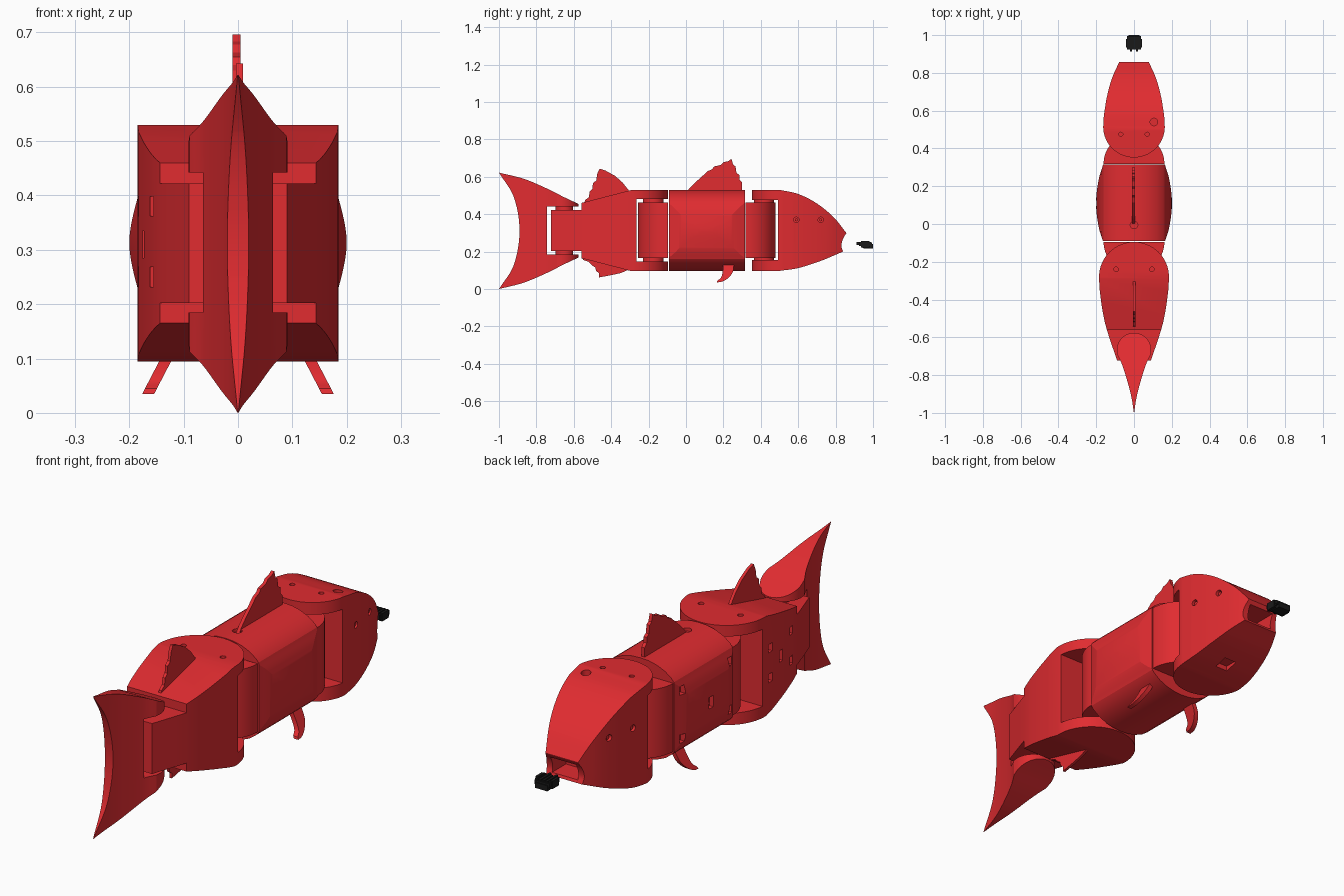
import bpy, bmesh, math
from mathutils import Vector

def material(name, color):
    m = bpy.data.materials.new(name)
    m.diffuse_color = color
    return m

RED = material("red_plastic", (0.75, 0.025, 0.03, 1))
BLACK = material("black_plastic", (0.01, 0.01, 0.01, 1))

def prism(name, pts, axis, lo, hi, mat=RED):
    """Extrude a 2D outline along an axis (x: yz outline, y: xz, z: xy)."""
    put = {'x': lambda a, b, d: (d, a, b), 'y': lambda a, b, d: (a, d, b),
           'z': lambda a, b, d: (a, b, d)}[axis]
    bm = bmesh.new()
    low = [bm.verts.new(put(a, b, lo)) for a, b in pts]
    high = [bm.verts.new(put(a, b, hi)) for a, b in pts]
    bm.faces.new(low)
    bm.faces.new(high)
    n = len(pts)
    for i in range(n):
        bm.faces.new((low[i], low[(i + 1) % n], high[(i + 1) % n], high[i]))
    bmesh.ops.recalc_face_normals(bm, faces=bm.faces)
    me = bpy.data.meshes.new(name)
    bm.to_mesh(me)
    bm.free()
    ob = bpy.data.objects.new(name, me)
    bpy.context.collection.objects.link(ob)
    me.materials.append(mat)
    return ob

def box(name, x0, x1, y0, y1, z0, z1, mat=RED):
    return prism(name, [(x0, y0), (x1, y0), (x1, y1), (x0, y1)], 'z', z0, z1, mat)

def arc(cx, cy, r, a0, a1, n=24):
    return [(cx + r * math.cos(math.radians(a0 + (a1 - a0) * i / n)),
             cy + r * math.sin(math.radians(a0 + (a1 - a0) * i / n))) for i in range(n + 1)]

def disc(name, a, b, r, axis, lo, hi, mat=RED):
    return prism(name, arc(a, b, r, 0, 360, 48)[:-1], axis, lo, hi, mat)

def curve(pts, n=6):
    """Smooth curve through the points."""
    p = [Vector(q) for q in pts]
    p = [2 * p[0] - p[1]] + p + [2 * p[-1] - p[-2]]
    out = []
    for i in range(1, len(p) - 2):
        a, b, c, d = p[i - 1:i + 3]
        for k in range(n):
            t = k / n
            out.append(tuple(0.5 * (2 * b + (c - a) * t + (2 * a - 5 * b + 4 * c - d) * t * t
                                    + (3 * b - a - 3 * c + d) * t ** 3)))
    return out + [tuple(p[-2])]

def both(pts):
    """Mirror a half outline across x = 0."""
    return pts + [(-a, b) for a, b in reversed(pts) if a > 1e-5]

def boolean(ob, op, *tools):
    for t in tools:
        m = ob.modifiers.new("b", 'BOOLEAN')
        m.operation, m.object, m.solver = op, t, 'EXACT'
        dg = bpy.context.evaluated_depsgraph_get()
        me = bpy.data.meshes.new_from_object(ob.evaluated_get(dg))
        ob.modifiers.clear()
        ob.data = me
        bpy.data.objects.remove(t)
    return ob

def shaped(name, side, plan):
    """Side outline intersected with plan outline."""
    return boolean(prism(name, side, 'x', -0.3, 0.3), 'INTERSECT',
                   prism("plan", plan, 'z', -0.2, 0.9))

# Tail fin, forked round the rear segment
tail = shaped("tail_fin",
    curve([(-1, 0.622), (-0.87, 0.59), (-0.75, 0.54), (-0.65, 0.49), (-0.575, 0.455)])
    + curve([(-0.575, 0.168), (-0.65, 0.133), (-0.75, 0.083), (-0.87, 0.033), (-1, 0)])
    + curve([(-1, 0), (-0.92, 0.13), (-0.89, 0.311), (-0.92, 0.49), (-1, 0.622)])[1:-1],
    both(arc(0, -0.667, 0.091, 90, 0)
         + curve([(0.089, -0.69), (0.063, -0.745), (0.033, -0.84), (0.013, -0.92), (0.0005, -1.0)])))
boolean(tail, 'DIFFERENCE', box("slot", -0.3, 0.3, -0.742, -0.5, 0.185, 0.442))

# Rear segment, forked round the main body knuckle
rear = shaped("rear_segment",
    [(-0.09, 0.53), (-0.29, 0.53), (-0.56, 0.46), (-0.56, 0.422), (-0.722, 0.422),
     (-0.722, 0.202), (-0.56, 0.202), (-0.56, 0.165), (-0.29, 0.095), (-0.09, 0.095)],
    both(arc(0, -0.28, 0.185, 90, 0)
         + curve([(0.183, -0.34), (0.168, -0.45), (0.145, -0.555), (0.09, -0.722)])
         + [(0.085, -0.73)]))
boolean(rear, 'DIFFERENCE', box("slot", -0.3, 0.3, -0.264, 0, 0.146, 0.482),
        *[disc("screw", s * 0.095, -0.24, 0.012, 'z', 0.515, 0.6) for s in (-1, 1)],
        *[box("port", -0.25, -d, y - 0.014, y + 0.014, z - 0.018, z + 0.018)
          for y, d in ((-0.32, 0.165), (-0.5, 0.138)) for z in (0.25, 0.38)],
        box("port", -0.25, -0.15, -0.42, -0.395, 0.285, 0.335))

# Main body: arched section, bulging in both directions
section = both([(0, 0.53), (0.04, 0.528), (0.08, 0.519), (0.12, 0.502), (0.15, 0.48)]
               + curve([(0.162, 0.466), (0.181, 0.41), (0.2, 0.313), (0.181, 0.215), (0.162, 0.16)], 8)
               + [(0.15, 0.146), (0.12, 0.124), (0.08, 0.107), (0.04, 0.098), (0, 0.095)])
body = boolean(prism("main_body", section, 'y', -0.09, 0.315), 'INTERSECT',
               prism("plan", both(curve([(0.162, 0.32), (0.188, 0.23), (0.201, 0.11),
                                         (0.188, -0.01), (0.162, -0.1)], 8)), 'z', 0, 1))
boolean(body, 'DIFFERENCE', disc("hole", 0, -0.005, 0.02, 'z', 0.515, 0.6),
        *[box("port", -0.25, -0.155, y - 0.014, y + 0.014, z - 0.018, z + 0.018)
          for y in (-0.055, 0.275) for z in (0.21, 0.42)],
        box("port", -0.25, -0.18, 0.095, 0.125, 0.285, 0.335))
for name, y, a in (("rear_knuckle", -0.095, 180), ("front_knuckle", 0.318, 0)):
    prism(name, arc(0, y, 0.161, a, a + 180, 40), 'z', 0.165, 0.463)

# Head with mouth cavity, eyes and screw holes
head = shaped("head",
    [(0.34, 0.53)] + curve([(0.5, 0.53), (0.6, 0.508), (0.7, 0.457), (0.79, 0.383), (0.857, 0.3)])
    + curve([(0.857, 0.298), (0.838, 0.265), (0.831, 0.23), (0.84, 0.2)])
    + curve([(0.83, 0.196), (0.72, 0.15), (0.6, 0.112), (0.5, 0.097)]) + [(0.34, 0.097)],
    both(arc(0, 0.515, 0.163, 90, 0)[::-1] and
         [(0.0, 0.352)] + arc(0, 0.515, 0.163, -90, 0)[1:]
         + curve([(0.16, 0.57), (0.144, 0.67), (0.117, 0.77), (0.075, 0.865)])))
boolean(head, 'DIFFERENCE', box("slot", -0.3, 0.3, 0.2, 0.492, 0.155, 0.477),
        box("mouth", -0.062, 0.062, 0.74, 0.95, 0.212, 0.283),
        *[disc("screw", x, y, r, 'z', 0.49, 0.6)
          for x, y, r in ((-0.07, 0.475, 0.011), (0.07, 0.475, 0.011), (0.105, 0.54, 0.02))],
        box("port", -0.03, 0.03, 0.58, 0.64, 0.05, 0.13))
for s in (-1, 1):
    for y, x in ((0.59, 0.155), (0.72, 0.13)):
        boolean(head, 'DIFFERENCE', disc("eye", y, 0.37, 0.014, 'x', *sorted((s * (x - 0.015), s * 0.25))))
        disc("eye_pupil", y, 0.37, 0.008, 'x', *sorted((s * (x - 0.03), s * (x - 0.004))))

# Hinge spacers between segments
for name, y, r, pairs in (("tail_hinge", -0.65, 0.047, ((0.18, 0.21), (0.415, 0.45))),
                          ("rear_hinge", -0.175, 0.056, ((0.14, 0.17), (0.455, 0.49))),
                          ("head_hinge", 0.417, 0.054, ((0.15, 0.17), (0.455, 0.485)))):
    for z0, z1 in pairs:
        disc(name, 0, y, r, 'z', z0, z1)

# Ragged dorsal and anal fins
prism("front_dorsal_fin", [(0.0, 0.51), (0.015, 0.535), (0.05, 0.57), (0.1, 0.615), (0.115, 0.63),
      (0.14, 0.64), (0.15, 0.655), (0.185, 0.663), (0.2, 0.678), (0.225, 0.683), (0.243, 0.696),
      (0.252, 0.665), (0.265, 0.655), (0.27, 0.62), (0.285, 0.61), (0.285, 0.585), (0.3, 0.57),
      (0.3, 0.51)], 'x', -0.01, 0.005)
prism("rear_dorsal_fin", [(-0.545, 0.45), (-0.54, 0.475), (-0.52, 0.49), (-0.515, 0.52), (-0.5, 0.535),
      (-0.498, 0.565), (-0.48, 0.58), (-0.475, 0.615), (-0.462, 0.643), (-0.43, 0.633),
      (-0.38, 0.605), (-0.34, 0.57), (-0.3, 0.52)], 'x', -0.004, 0.009)
prism("anal_fin", [(-0.56, 0.18), (-0.55, 0.155), (-0.52, 0.145), (-0.5, 0.125), (-0.485, 0.115),
      (-0.48, 0.095), (-0.465, 0.085), (-0.465, 0.062), (-0.4, 0.074), (-0.35, 0.085),
      (-0.29, 0.11)], 'x', -0.006, 0.006)

# Swept pectoral fins, splayed outward
for s, side in ((1, "right"), (-1, "left")):
    fin = prism(side + "_pectoral_fin",
                curve([(0.257, 0.135), (0.25, 0.09), (0.225, 0.058), (0.195, 0.04), (0.165, 0.035)])
                + curve([(0.168, 0.045), (0.188, 0.062), (0.196, 0.095), (0.198, 0.135)]),
                'x', -0.011, 0.011)
    for v in fin.data.vertices:
        v.co.x += s * (0.134 + (0.095 - v.co.z) * 0.52)

# Black front connector with ribbed top
box("connector_base", -0.036, 0.036, 0.925, 0.995, 0.23, 0.248, BLACK)
prism("connector_jaw", [(0.93, 0.235), (0.945, 0.218), (1.0, 0.216), (1.0, 0.24)], 'x', -0.03, 0.03, BLACK)
for i in range(5):
    x = -0.032 + i * 0.016
    box("connector_rib", x - 0.005, x + 0.005, 0.912 if i % 2 else 0.925, 0.99, 0.236, 0.252, BLACK)
for s in (-1, 1):
    box("connector_lug", s * 0.036 - 0.006, s * 0.036 + 0.006, 0.935, 0.98, 0.222, 0.256, BLACK)

# Smooth the curved faces, keep hard edges
for ob in bpy.data.objects:
    ob.select_set(True)
bpy.context.view_layer.objects.active = body
bpy.ops.object.shade_smooth_by_angle(angle=math.radians(20))
